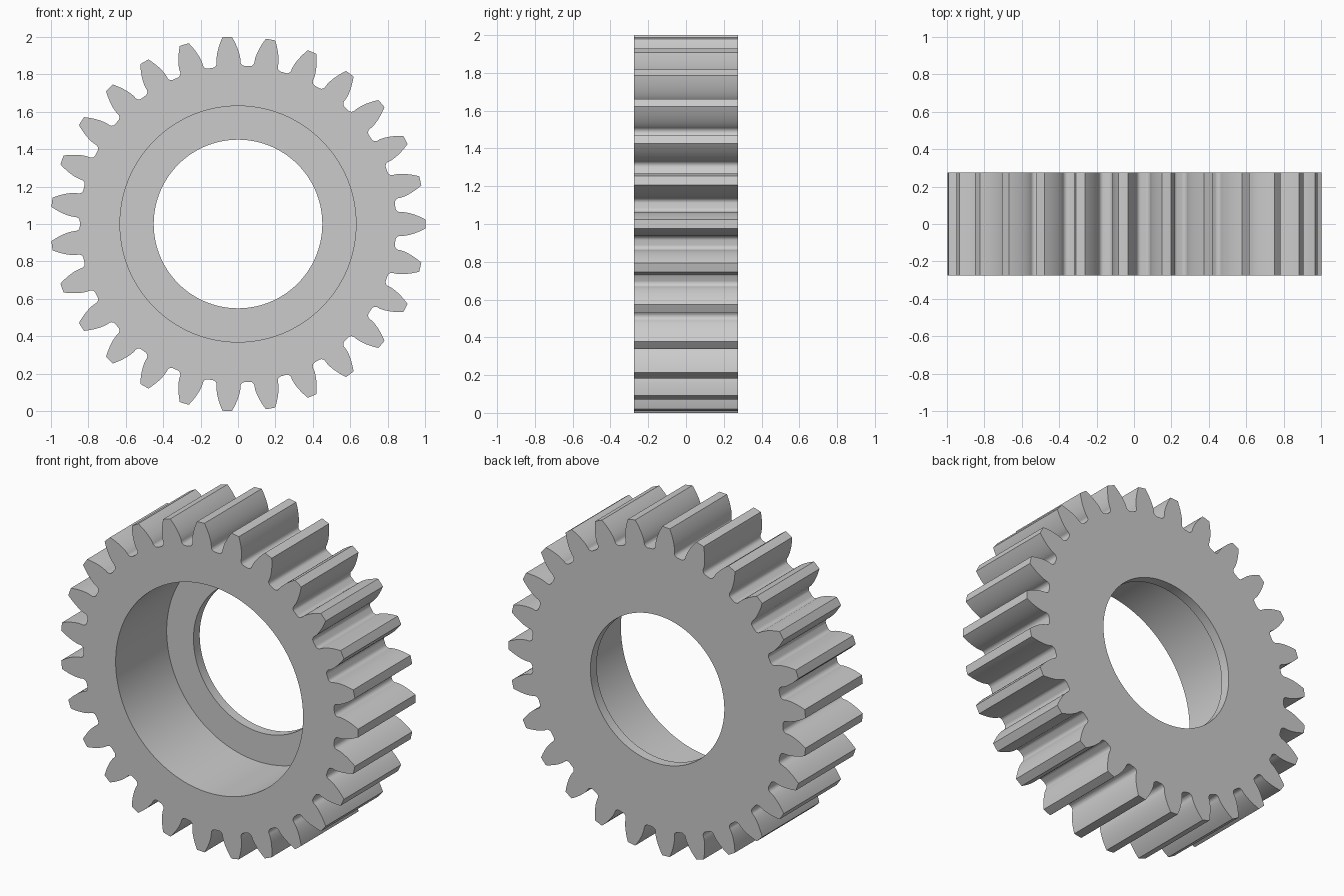
import bpy
import bmesh
from math import acos, cos, pi, radians, sin, tan
from mathutils import Vector

if "Cube" in bpy.data.objects:
    bpy.data.objects.remove(bpy.data.objects["Cube"], do_unlink=True)

TEETH = 27
TIP = 1.0
MODULE = 2 * TIP / (TEETH + 2)
PITCH = MODULE * TEETH / 2
BASE = PITCH * cos(radians(20))
ROOT = PITCH - 1.25 * MODULE
FILLET = 0.025
FRONT, FLOOR, BACK = -0.275, 0.215, 0.275
POCKET, HOLE = 0.63, 0.45
CENTRE_Z = 1.0


def polar(r, a):
    return Vector((r * cos(a), r * sin(a)))


def involute(a):
    return tan(a) - a


def half_tooth(steps=10):
    """Points from the tip corner down one flank to the root."""
    base_angle = pi / (2 * TEETH) + involute(radians(20))
    points = []
    for i in range(steps + 1):
        r = TIP + (BASE - TIP) * i / steps
        points.append(polar(r, base_angle - involute(acos(min(1, BASE / r)))))
    # Rounded corner between flank and root
    reach = ROOT + FILLET
    delta = FILLET / reach
    centre = polar(reach, base_angle + delta)
    start, end = base_angle - pi / 2, base_angle + delta - pi
    for i in range(steps + 1):
        points.append(centre + polar(FILLET, start + (end - start) * i / steps))
    return points


def gear_outline():
    half = half_tooth()
    tooth = [Vector((p.x, -p.y)) for p in reversed(half)] + [polar(TIP, 0)] + half
    outline = []
    for t in range(TEETH):
        a = 2 * pi * t / TEETH
        outline += [Vector((p.x * cos(a) - p.y * sin(a), p.x * sin(a) + p.y * cos(a)))
                    for p in tooth]
    return outline


def circle(r, count=144):
    return [polar(r, 2 * pi * i / count) for i in range(count)]


def add_loop(bm, points, y):
    verts = [bm.verts.new((p.x, y, p.y + CENTRE_Z)) for p in points]
    for i, v in enumerate(verts):
        bm.edges.new((verts[i - 1], v))
    return verts


def wall(bm, a, b):
    for i in range(len(a)):
        bm.faces.new((a[i - 1], a[i], b[i], b[i - 1]))


def cap(bm, *loops):
    edges = [bm.edges.get((lp[i - 1], lp[i])) for lp in loops for i in range(len(lp))]
    bmesh.ops.triangle_fill(bm, use_beauty=True, use_dissolve=False,
                            edges=edges, normal=(0, 1, 0))


bm = bmesh.new()
outline = gear_outline()
teeth_front, teeth_back = add_loop(bm, outline, FRONT), add_loop(bm, outline, BACK)
pocket_front = add_loop(bm, circle(POCKET), FRONT)
pocket_floor = add_loop(bm, circle(POCKET), FLOOR)
hole_front = add_loop(bm, circle(HOLE), FLOOR)
hole_back = add_loop(bm, circle(HOLE), BACK)

# Flat front and back faces
cap(bm, teeth_front, pocket_front)
cap(bm, teeth_back, hole_back)
# Toothed rim, bearing pocket, retaining lip and through hole
wall(bm, teeth_front, teeth_back)
wall(bm, pocket_front, pocket_floor)
wall(bm, pocket_floor, hole_front)
wall(bm, hole_front, hole_back)
bmesh.ops.recalc_face_normals(bm, faces=bm.faces[:])

mesh = bpy.data.meshes.new("spur_gear")
bm.to_mesh(mesh)
bm.free()
gear = bpy.data.objects.new("spur_gear", mesh)
bpy.context.collection.objects.link(gear)

# Plain grey metal
grey = bpy.data.materials.new("plain_grey")
grey.use_nodes = True
colour = (0.6, 0.6, 0.6, 1)
grey.diffuse_color = colour
grey.node_tree.nodes["Principled BSDF"].inputs["Base Color"].default_value = colour
mesh.materials.append(grey)

bpy.ops.object.select_all(action="DESELECT")
gear.select_set(True)
bpy.context.view_layer.objects.active = gear
bpy.ops.object.shade_smooth_by_angle(angle=radians(30))
